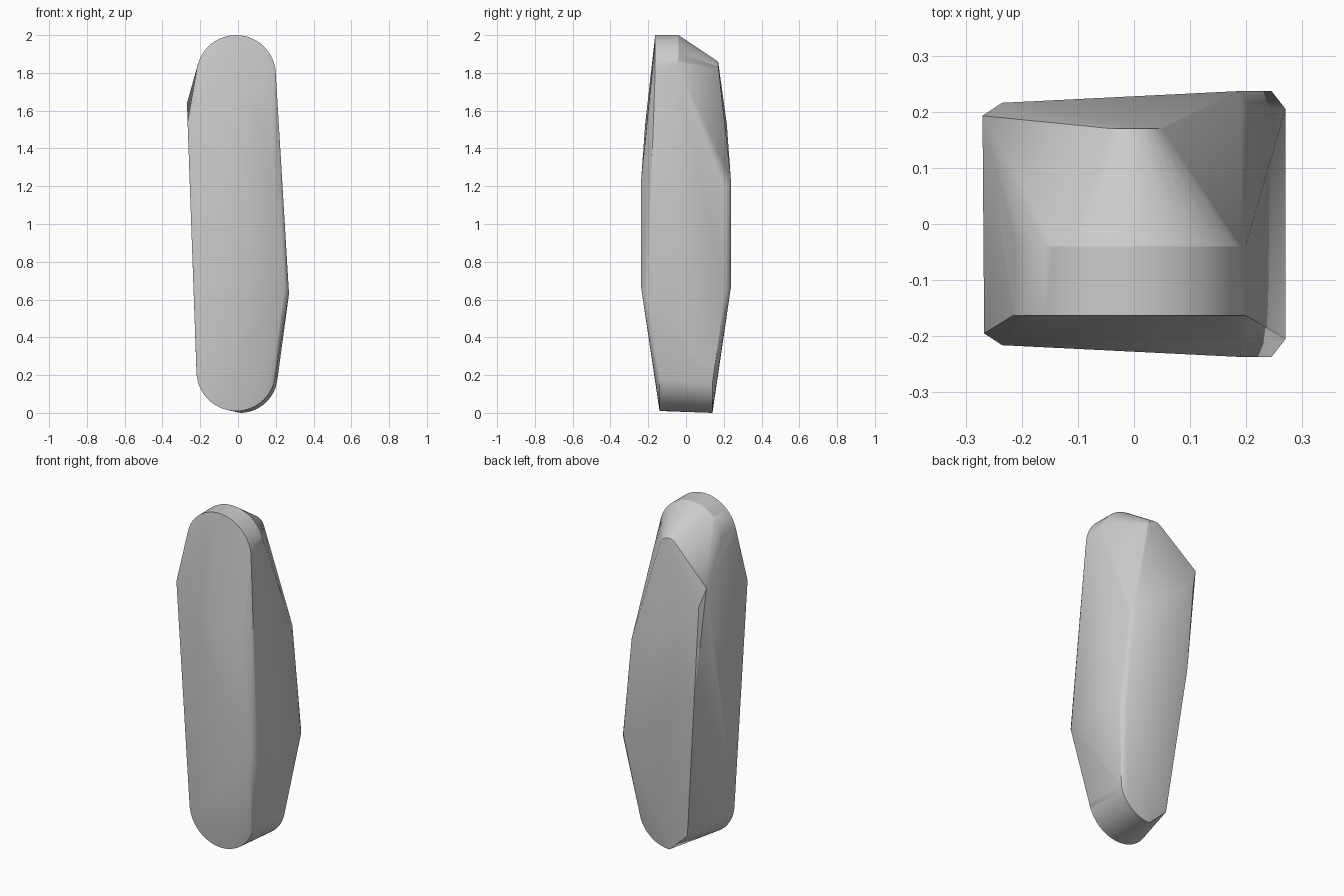
import bpy
import bmesh
from math import sin, cos, radians

cube = bpy.data.objects.get("Cube")
if cube:
    bpy.data.objects.remove(cube, do_unlink=True)


def arc(cx, cz, r, y, start, end, steps):
    """Points on an arc in a plane facing the front."""
    points = []
    for i in range(steps + 1):
        a = radians(start + (end - start) * i / steps)
        points.append((cx + r * cos(a), y, cz + r * sin(a)))
    return points


# Rounded top: a flat band, narrowing to a small arc at the back
points = arc(-0.01, 1.79, 0.21, -0.163, 0, 180, 32)
points += arc(-0.01, 1.79, 0.21, -0.04, 0, 180, 32)
points += arc(-0.007, 1.80, 0.06, 0.17, 20, 160, 16)

# Rounded bottom: full arc in front, half arc with a cut corner behind
points += arc(-0.01, 0.22, 0.21, -0.14, 180, 360, 32)
points += arc(0.01, 0.20, 0.20, 0.14, 270, 360, 16)
points.append((-0.107, 0.14, 0.11))

# Bulging flank corners, the same in front and behind
for side in (-1, 1):
    points += [(x, y * side, z) for x, y, z in (
        (0.19, 0.237, 1.24),
        (0.21, 0.205, 1.19),
        (0.245, 0.237, 0.66),
        (0.27, 0.205, 0.63),
        (-0.235, 0.216, 1.53),
    )]
points += [(-0.267, -0.195, 1.54), (-0.27, 0.193, 1.64), (-0.20, 0.207, 1.0)]

# Faceted skin stretched over the outline
bm = bmesh.new()
for p in points:
    bm.verts.new(p)
hull = bmesh.ops.convex_hull(bm, input=bm.verts[:])
loose = [v for v in bm.verts if not v.link_faces]
bmesh.ops.delete(bm, geom=loose, context='VERTS')
bmesh.ops.dissolve_limit(bm, angle_limit=radians(0.5),
                         verts=bm.verts[:], edges=bm.edges[:])
bmesh.ops.recalc_face_normals(bm, faces=bm.faces[:])

mesh = bpy.data.meshes.new("body")
bm.to_mesh(mesh)
bm.free()
body = bpy.data.objects.new("body", mesh)
bpy.context.collection.objects.link(body)

# Plain grey
grey = bpy.data.materials.new("light grey")
grey.use_nodes = True
colour = (0.6, 0.6, 0.6, 1.0)
grey.diffuse_color = colour
grey.node_tree.nodes["Principled BSDF"].inputs["Base Color"].default_value = colour
mesh.materials.append(grey)

bpy.ops.object.select_all(action='DESELECT')
body.select_set(True)
bpy.context.view_layer.objects.active = body
bpy.ops.object.shade_smooth_by_angle(angle=radians(30))
